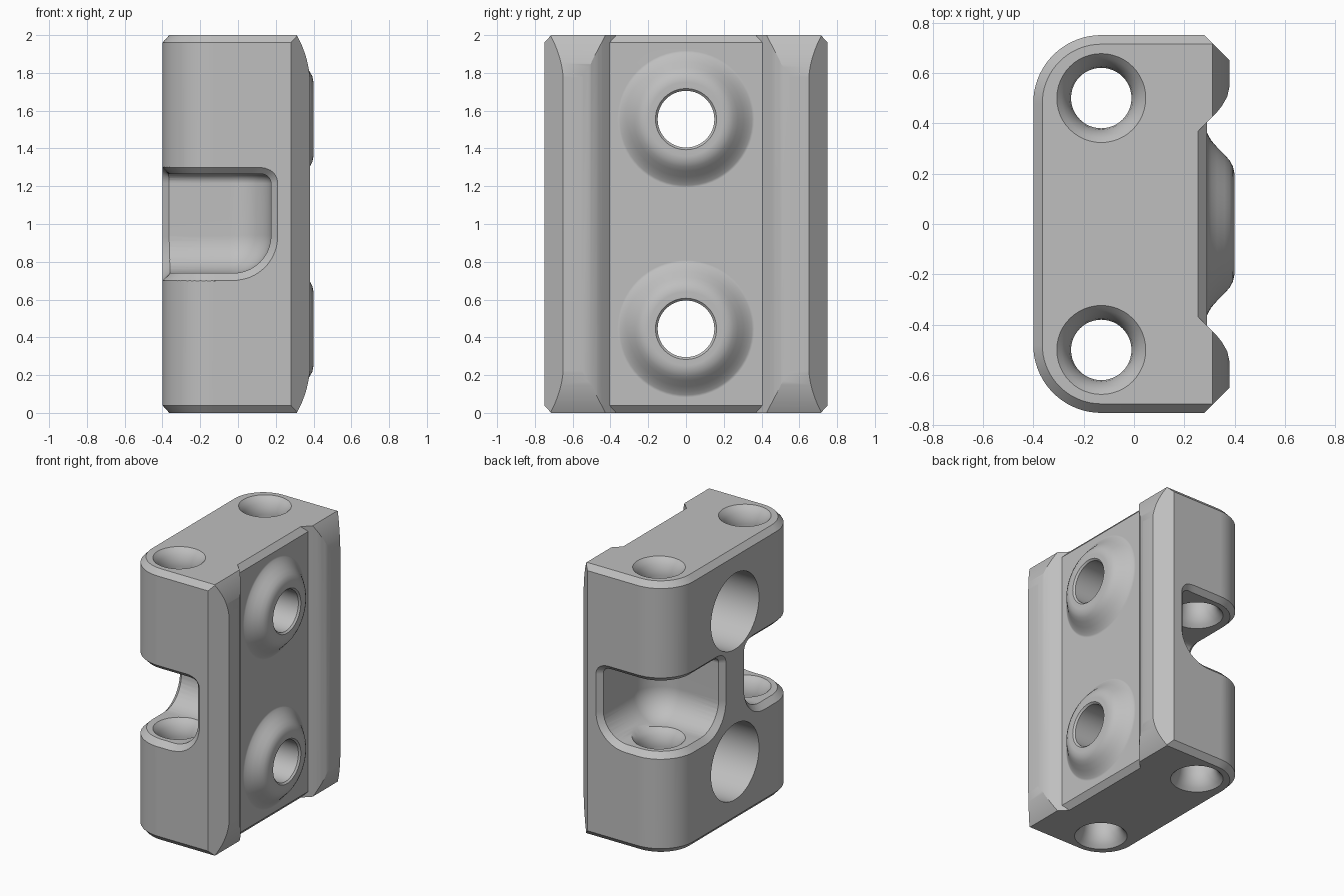
import bpy, bmesh
from math import sin, cos, pi, sqrt, radians

if "Cube" in bpy.data.objects:
    bpy.data.objects.remove(bpy.data.objects["Cube"], do_unlink=True)

HEIGHT, CHAMFER = 2.0, 0.036
CORNER_X, CORNER_Y, CORNER_R = -0.13, 0.48, 0.27
BOLT_Z = (0.445, 1.555)


def loft(name, sections):
    """Closed solid skinned through equal-length rings of points."""
    bm = bmesh.new()
    rings = [[bm.verts.new(p) for p in ring] for ring in sections]
    n = len(rings[0])
    for a, b in zip(rings, rings[1:]):
        for i in range(n):
            j = (i + 1) % n
            bm.faces.new((a[i], a[j], b[j], b[i]))
    bm.faces.new(rings[0][::-1])
    bm.faces.new(rings[-1])
    bmesh.ops.recalc_face_normals(bm, faces=bm.faces)
    mesh = bpy.data.meshes.new(name)
    bm.to_mesh(mesh)
    bm.free()
    obj = bpy.data.objects.new(name, mesh)
    bpy.context.collection.objects.link(obj)
    return obj


def lathe_z(name, profile, x, y, n=48):
    return loft(name, [[(x + r * cos(2 * pi * k / n), y + r * sin(2 * pi * k / n), h)
                        for k in range(n)] for h, r in profile])


def lathe_x(name, profile, z, n=64):
    return loft(name, [[(h, r * cos(2 * pi * k / n), z + r * sin(2 * pi * k / n))
                        for k in range(n)] for h, r in profile])


def body_outline(inset, z):
    """Plan outline: recessed centre, two rails, rounded rear corners."""
    half = [(0.29 - inset, 0.405 - inset), (0.33, 0.445), (0.35, 0.47), (0.37, 0.505),
            (0.38, 0.55), (0.38, 0.65), (0.28 + inset, 0.75 - inset)]
    r = CORNER_R - inset
    for k in range(19):
        a = pi / 2 + pi / 2 * k / 18
        half.append((CORNER_X + r * cos(a), CORNER_Y + r * sin(a)))
    full = half + [(x, -y) for x, y in reversed(half)]
    return [(x, y, z) for x, y in full]


def rail_end_cutter(top):
    """Rounds the rails back toward the top or bottom end."""
    pts = []
    for k in range(16):
        dz = 0.3 * k / 15
        pts.append((0.382 - 0.55 + sqrt(0.55 ** 2 - dz ** 2), 1.73 + dz))
    pts += [(0.6, 2.03), (0.6, 1.73)]
    if not top:
        pts = [(x, HEIGHT - z) for x, z in pts]
    return loft("rail_end_cutter", [[(x, y, z) for x, z in pts] for y in (-0.9, 0.9)])


def pocket_cutter(side):
    """Corner pocket with a deeply filleted floor and lightly filleted ceiling."""
    levels = []
    for k in range(11):
        t = pi / 2 * k / 10
        levels.append((0.94 - 0.2 * cos(t), 0.2 * (1 - sin(t))))
    for k in range(6):
        t = pi / 2 * k / 5
        levels.append((1.215 + 0.05 * sin(t), 0.05 * (1 - cos(t))))
    sections = []
    for z, inset in levels:
        r = 0.22 - inset
        ring = [(0.175 - inset, 0.9)]
        for k in range(11):
            a = -pi / 2 * k / 10
            ring.append((-0.045 + r * cos(a), 0.36 + r * sin(a)))
        ring += [(-0.6, 0.14 + inset), (-0.6, 0.9)]
        sections.append([(x, side * y, z) for x, y in ring])
    return loft("pocket_cutter", sections)


def pocket_rim_cutter(side, columns=56):
    """Chamfer that follows the pocket mouth around the rounded corner."""
    flat = 0.21 - CORNER_X
    bend = CORNER_R * pi / 2
    length = flat + bend + CORNER_Y - 0.105

    def place(s, depth, z):
        if s < flat:
            x, y = 0.21 - s, 0.75 - depth
        elif s < flat + bend:
            a = pi / 2 + (s - flat) / CORNER_R
            x = CORNER_X + (CORNER_R - depth) * cos(a)
            y = CORNER_Y + (CORNER_R - depth) * sin(a)
        else:
            x, y = -0.4 + depth, CORNER_Y - (s - flat - bend)
        return (x, side * y, z)

    def rounding(e, r):
        return r - sqrt(max(0, r * r - (r - e) ** 2)) if e < r else 0

    sections = []
    for k in range(columns + 1):
        u = (1 - cos(pi * k / columns)) / 2
        ring = []
        for depth in (0.05, -0.03):
            span = length - 2 * depth
            e = span * min(u, 1 - u)
            s = depth + span * u
            low = 0.70 + depth + rounding(e, 0.235 - depth)
            high = 1.30 - depth - rounding(e, 0.085 - depth)
            pair = [place(s, depth, low), place(s, depth, high)]
            ring += pair if depth > 0 else pair[::-1]
        sections.append(ring)
    return loft("pocket_rim_cutter", sections)


# Main block with chamfered ends
body = loft("hinge_block", [body_outline(CHAMFER, 0), body_outline(0, 0.04),
                            body_outline(0, HEIGHT - 0.04), body_outline(CHAMFER, HEIGHT)])
steps = [(rail_end_cutter(top), 'DIFFERENCE') for top in (True, False)]

# Side pockets and their chamfered rims
for side in (1, -1):
    steps.append((pocket_cutter(side), 'DIFFERENCE'))
    steps.append((pocket_rim_cutter(side), 'DIFFERENCE'))

# Raised bosses, then bolt holes with rear counterbores
boss = [(0.2, 0.365), (0.289, 0.365), (0.296, 0.35), (0.308, 0.33), (0.33, 0.305),
        (0.36, 0.275), (0.38, 0.252), (0.393, 0.228), (0.4, 0.195)]
bolt = [(-0.6, 0.28), (0.1, 0.28), (0.1, 0.15), (0.388, 0.15), (0.43, 0.192)]
for z in BOLT_Z:
    steps.append((lathe_x("boss", boss, z), 'UNION'))
for z in BOLT_Z:
    steps.append((lathe_x("bolt_cutter", bolt, z), 'DIFFERENCE'))

# Pin holes, flared at both mouths of each block
flare = [(-0.03, 0.206), (0.02, 0.157), (0.045, 0.14), (0.08, 0.126), (0.12, 0.12)]
for y in (0.5, -0.5):
    for low, high in ((0, 0.74), (1.265, HEIGHT)):
        profile = [(low + d, r) for d, r in flare]
        profile += [(high - d, r) for d, r in reversed(flare)]
        steps.append((lathe_z("pin_cutter", profile, CORNER_X, y), 'DIFFERENCE'))

# Combine everything into one solid
for tool, operation in steps:
    tool.hide_render = True
    mod = body.modifiers.new(tool.name, 'BOOLEAN')
    mod.operation = operation
    mod.solver = 'EXACT'
    mod.object = tool
bpy.context.view_layer.update()
graph = bpy.context.evaluated_depsgraph_get()
solid = bpy.data.meshes.new_from_object(body.evaluated_get(graph))
body.modifiers.clear()
body.data = solid
for tool, operation in steps:
    bpy.data.objects.remove(tool, do_unlink=True)

# Single grey material
grey = bpy.data.materials.new("plain_grey")
grey.use_nodes = True
colour = (0.52, 0.52, 0.52, 1)
grey.diffuse_color = colour
grey.node_tree.nodes["Principled BSDF"].inputs["Base Color"].default_value = colour
solid.materials.clear()
solid.materials.append(grey)

# Smooth curves, crisp edges
for obj in bpy.context.selected_objects:
    obj.select_set(False)
body.select_set(True)
bpy.context.view_layer.objects.active = body
bpy.ops.object.shade_smooth_by_angle(angle=radians(28))
weighted = body.modifiers.new("even_normals", 'WEIGHTED_NORMAL')
weighted.keep_sharp = True
